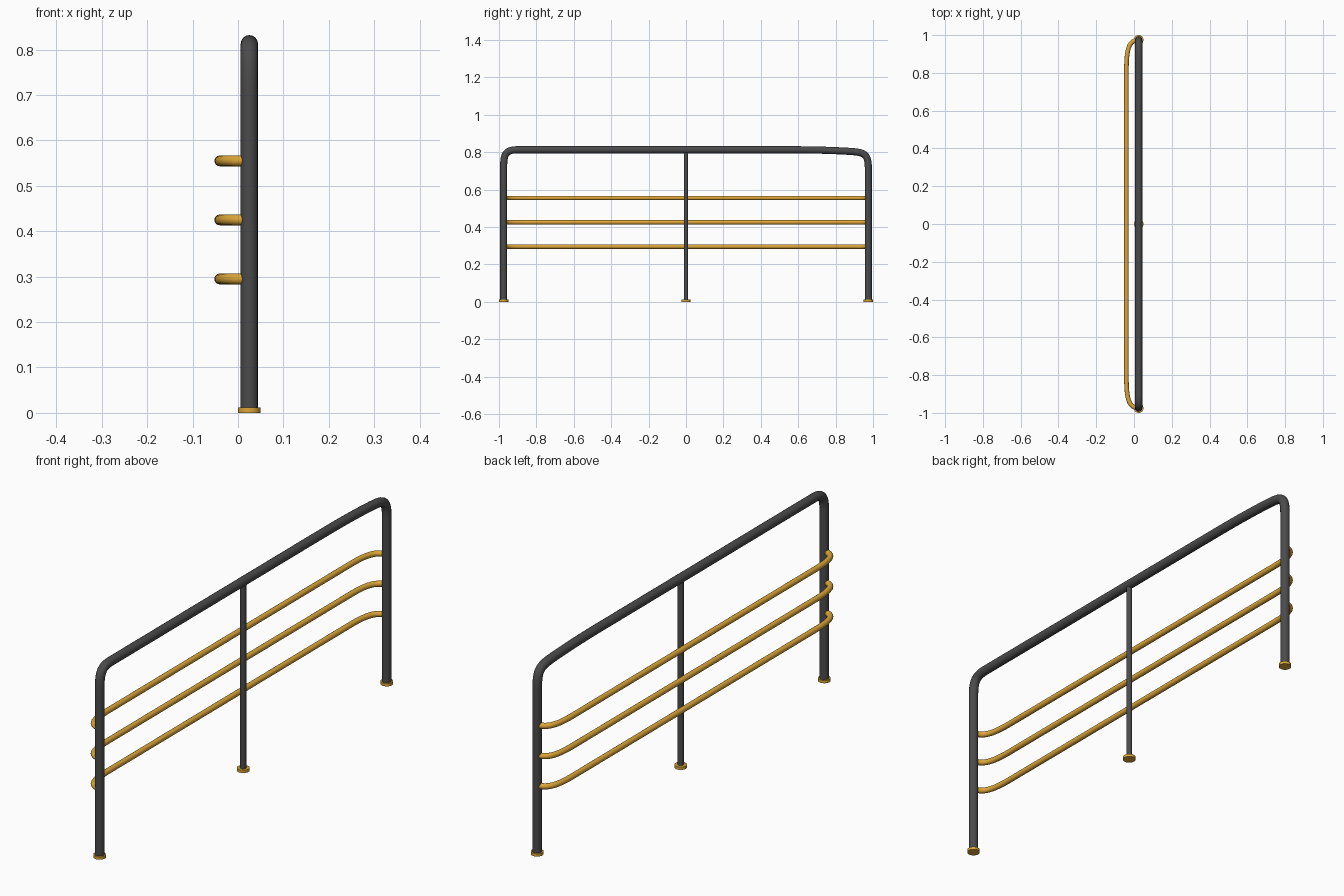
import bpy

if "Cube" in bpy.data.objects:
    bpy.data.objects.remove(bpy.data.objects["Cube"])

POST_X, POST_Y = 0.025, 0.975
FOOT_H = 0.012


def material(name, color):
    mat = bpy.data.materials.new(name)
    mat.diffuse_color = color
    mat.use_nodes = True
    mat.node_tree.nodes["Principled BSDF"].inputs["Base Color"].default_value = mat.diffuse_color
    return mat


dark = material("dark_steel", (0.07, 0.07, 0.07, 1))
gold = material("gold_paint", (0.72, 0.38, 0.04, 1))


def tube(name, points, radius, mat):
    """Round capped tube; each point is (handle_left, position, handle_right)."""
    curve = bpy.data.curves.new(name, 'CURVE')
    curve.dimensions = '3D'
    curve.resolution_u = 14
    curve.bevel_depth = radius
    curve.bevel_resolution = 6
    curve.use_fill_caps = True
    spline = curve.splines.new('BEZIER')
    spline.bezier_points.add(len(points) - 1)
    for bp, (left, co, right) in zip(spline.bezier_points, points):
        bp.handle_left_type = bp.handle_right_type = 'FREE'
        bp.handle_left, bp.co, bp.handle_right = left, co, right
    curve.materials.append(mat)
    obj = bpy.data.objects.new(name, curve)
    bpy.context.collection.objects.link(obj)
    return obj


def cylinder(name, y, z0, z1, radius, mat):
    bpy.ops.mesh.primitive_cylinder_add(vertices=32, radius=radius, depth=z1 - z0,
                                        location=(POST_X, y, (z0 + z1) / 2))
    obj = bpy.context.object
    obj.name = name
    obj.data.materials.append(mat)
    bpy.ops.object.shade_smooth_by_angle()


def frame_point(*yz):
    return [(POST_X, y, z) for y, z in yz]


# Main hoop: tight bend at one end, longer and softer bend at the other
TOP = 0.813
tube("main_frame", [
    frame_point((-POST_Y, 0.004), (-POST_Y, 0.004), (-POST_Y, 0.25)),
    frame_point((-POST_Y, 0.5), (-POST_Y, 0.72), (-POST_Y, 0.79)),
    frame_point((-0.965, TOP), (-0.9, TOP), (-0.6, TOP)),
    frame_point((0.2, TOP), (0.55, TOP), (0.7, TOP)),
    frame_point((0.82, 0.808), (0.88, 0.804), (0.965, 0.798)),
    frame_point((POST_Y, 0.785), (POST_Y, 0.70), (POST_Y, 0.5)),
    frame_point((POST_Y, 0.25), (POST_Y, 0.004), (POST_Y, 0.004)),
], 0.019, dark)

# Middle post
cylinder("middle_post", 0, 0.004, TOP, 0.012, dark)

# Feet
for label, y in (("left", -POST_Y), ("middle", 0), ("right", POST_Y)):
    cylinder(label + "_foot", y, 0, FOOT_H, 0.025, gold)

# Three bowed rails standing off the frame
BOW_X = -0.04
for label, z in (("lower", 0.295), ("centre", 0.425), ("upper", 0.555)):
    half = [((0.02, 0.975), (0.02, 0.975), (-0.025, 0.97)),
            ((BOW_X, 0.93), (BOW_X, 0.82), (BOW_X, 0.4))]
    pts = [[(x, y, z) for x, y in p] for p in half]
    pts += [[(x, -y, z) for x, y in reversed(p)] for p in reversed(half)]
    tube(label + "_rail", pts, 0.012, gold)
